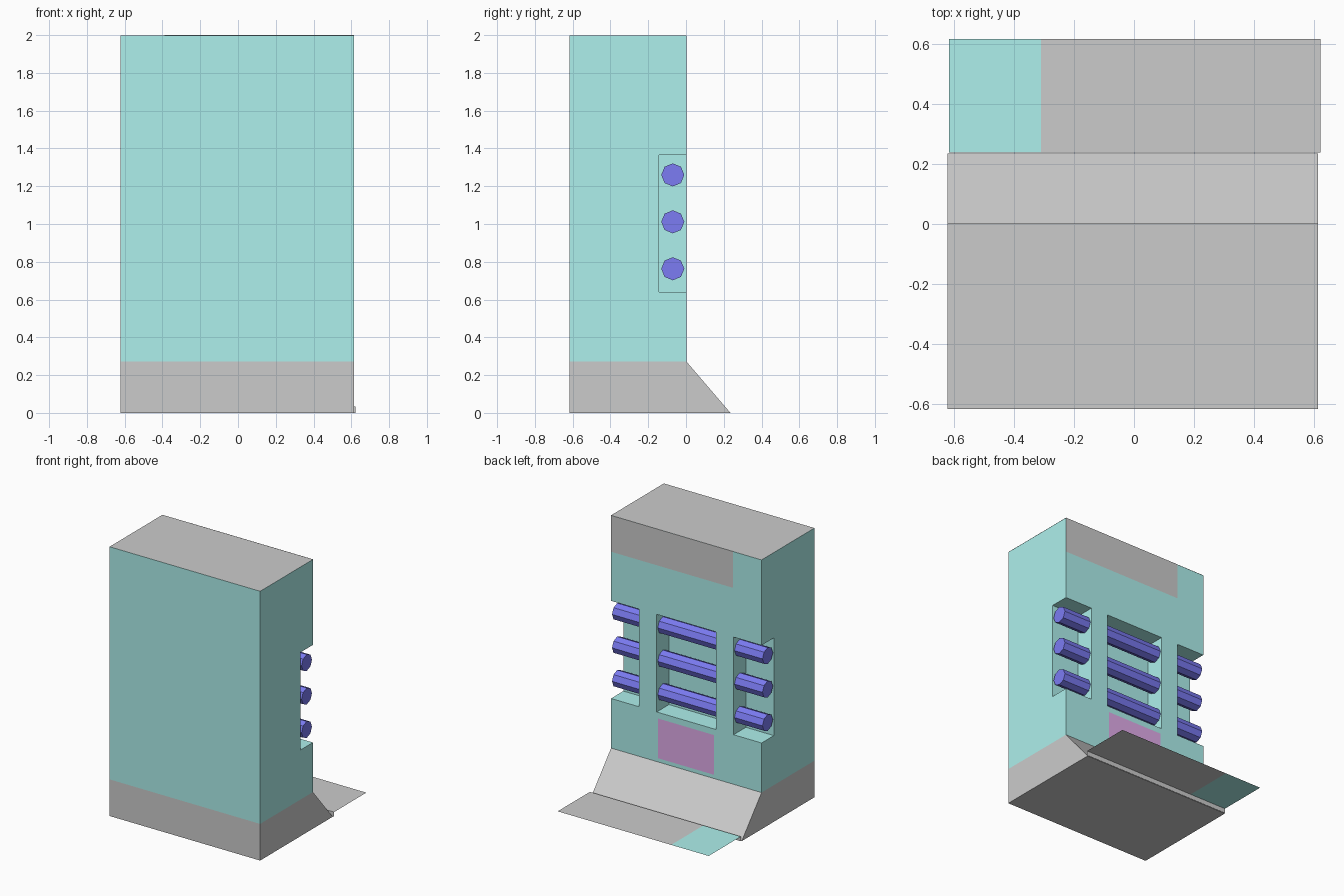
import bpy, bmesh, math
from mathutils import Matrix

if "Cube" in bpy.data.objects:
    bpy.data.objects.remove(bpy.data.objects["Cube"])

CX, HW = -0.004, 0.618          # body centre and half width
FRONT, BACK = -0.617, 0.002     # body depth
BASE_Z, TOP_Z = 0.272, 2.0


def material(name, color):
    mat = bpy.data.materials.new(name)
    mat.diffuse_color = (*color, 1)
    mat.use_nodes = True
    mat.node_tree.nodes["Principled BSDF"].inputs["Base Color"].default_value = mat.diffuse_color
    return mat


teal = material("teal", (0.42, 0.87, 0.84))
blue = material("blue", (0.2, 0.2, 0.9))
purple = material("purple", (0.75, 0.41, 0.82))


def finish(name, bm, mat=None):
    mesh = bpy.data.meshes.new(name)
    bm.to_mesh(mesh)
    bm.free()
    if mat:
        mesh.materials.append(mat)
    obj = bpy.data.objects.new(name, mesh)
    bpy.context.collection.objects.link(obj)
    return obj


def add_box(bm, x, y, z):
    mid = [(a + b) / 2 for a, b in (x, y, z)]
    size = [b - a for a, b in (x, y, z)]
    mat = Matrix.Translation(mid) @ Matrix.Diagonal((*size, 1))
    bmesh.ops.create_cube(bm, size=1, matrix=mat)


def quad(name, points, mat=None):
    bm = bmesh.new()
    bm.faces.new([bm.verts.new(p) for p in points])
    return finish(name, bm, mat)


def back_panel(name, x0, x1, z0, z1, mat=None):
    y = BACK + 0.001
    return quad(name, [(x1, y, z0), (x0, y, z0), (x0, y, z1), (x1, y, z1)], mat)


# Cabinet body
bm = bmesh.new()
add_box(bm, (CX - HW, CX + HW), (FRONT, BACK), (BASE_Z, TOP_Z - 0.001))
body = finish("cabinet_body", bm, teal)

# Recesses: centre window and two openings running out through the sides
bm = bmesh.new()
for x in ((-0.243, 0.243), (0.388, 0.8), (-0.8, -0.388)):
    add_box(bm, (CX + x[0], CX + x[1]), (-0.142, 0.1), (0.64, 1.365))
cutter = finish("recess_cutter", bm, teal)
cutter.hide_render = True
cutter.hide_viewport = True
cut = body.modifiers.new("recesses", "BOOLEAN")
cut.operation = "DIFFERENCE"
cut.solver = "EXACT"
cut.object = cutter

# Grey base with sloped back
bm = bmesh.new()
profile = [(FRONT, 0), (0.235, 0), (BACK, BASE_Z), (FRONT, BASE_Z)]
face = bm.faces.new([bm.verts.new((CX - HW, y, z)) for y, z in profile])
ext = bmesh.ops.extrude_face_region(bm, geom=[face])
moved = [v for v in ext["geom"] if isinstance(v, bmesh.types.BMVert)]
bmesh.ops.translate(bm, verts=moved, vec=(2 * HW, 0, 0))
bmesh.ops.recalc_face_normals(bm, faces=bm.faces)
finish("sloped_base", bm)

# Grey top and panels on the back
x0, x1 = CX - HW, CX + HW
quad("top_cover", [(x0, FRONT, TOP_Z), (x1, FRONT, TOP_Z),
                   (x1, BACK, TOP_Z), (x0, BACK, TOP_Z)])
back_panel("upper_back_panel", -0.388, x1, 1.73, TOP_Z)
back_panel("lower_back_panel", CX - 0.23, CX + 0.23, 0.3, 0.595, purple)

# Eight-sided rods crossing the recesses
for i in range(3):
    bm = bmesh.new()
    mat = Matrix.Translation((CX, -0.07, 0.763 + 0.2485 * i)) @ Matrix.Rotation(math.pi / 2, 4, "Y")
    bmesh.ops.create_cone(bm, cap_ends=True, segments=8, radius1=0.061, radius2=0.061,
                          depth=2 * HW, matrix=mat)
    finish(f"rod_{i + 1}", bm, blue)

# Thin floor sheet behind the slope, with a small lip
sx0, sx1, split = -0.618, 0.622, -0.31
y0, y1, h = 0.239, 0.617, 0.035
for name, a, b, m in (("floor_sheet", split, sx1, None), ("floor_sheet_end", sx0, split, teal)):
    quad(name, [(a, y0, h), (b, y0, h), (b, y1, h), (a, y1, h)], m)
quad("sheet_lip", [(sx1, y0, 0), (sx0, y0, 0), (sx0, y0, h), (sx1, y0, h)])
